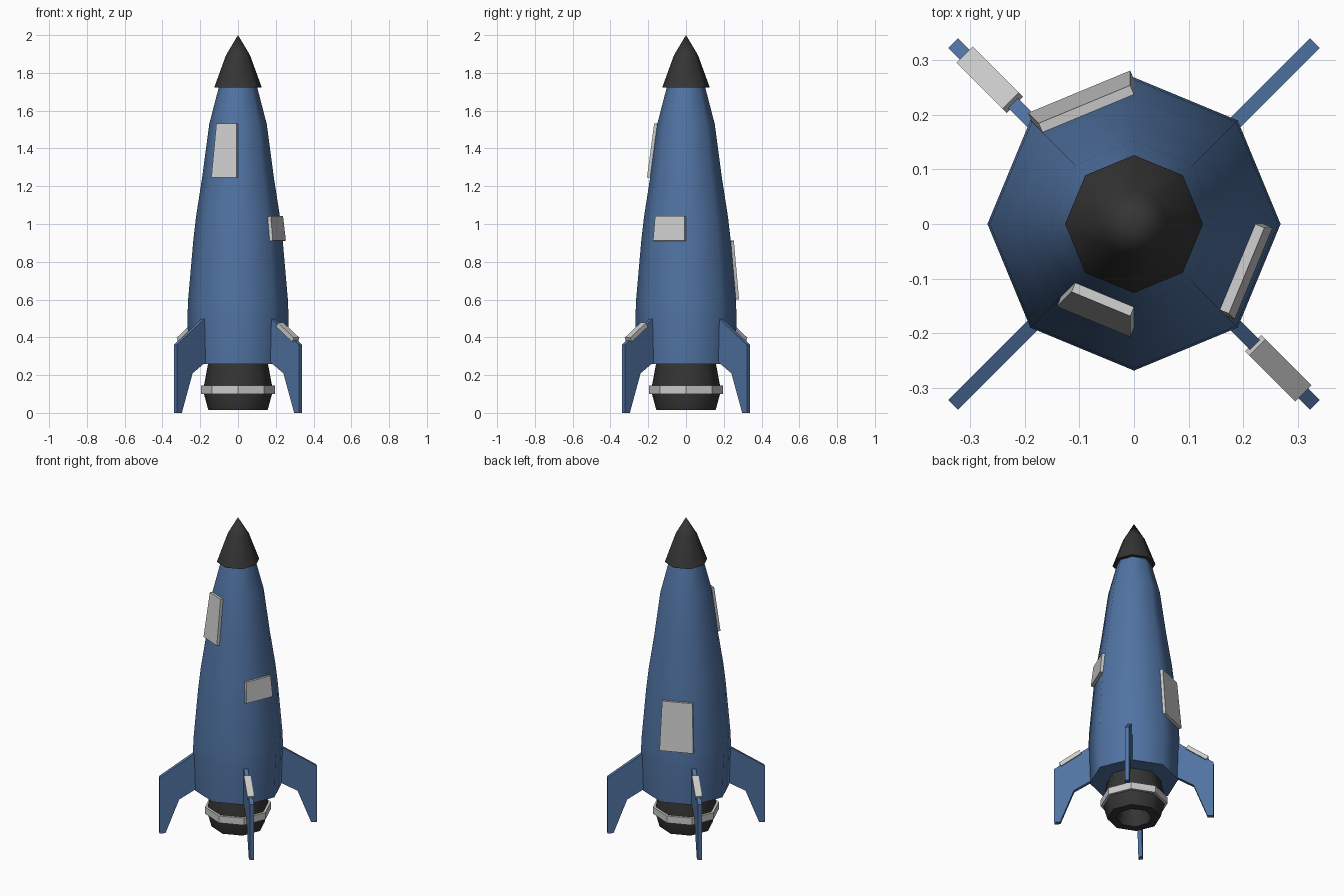
import bpy, bmesh
from math import sin, cos, pi, radians
from mathutils import Vector

if "Cube" in bpy.data.objects:
    bpy.data.objects.remove(bpy.data.objects["Cube"])

SIDES = 8

def material(name, rgb):
    m = bpy.data.materials.new(name)
    m.diffuse_color = (*rgb, 1)
    m.use_nodes = True
    m.node_tree.nodes["Principled BSDF"].inputs["Base Color"].default_value = m.diffuse_color
    return m

BLUE = material("blue_paint", (0.08, 0.17, 0.36))
DARK = material("dark_metal", (0.035, 0.035, 0.035))

def finish(name, bm, mat=None, smooth=False):
    bmesh.ops.recalc_face_normals(bm, faces=bm.faces)
    me = bpy.data.meshes.new(name)
    bm.to_mesh(me)
    bm.free()
    ob = bpy.data.objects.new(name, me)
    bpy.context.collection.objects.link(ob)
    if mat:
        me.materials.append(mat)
    if smooth:
        bpy.ops.object.select_all(action='DESELECT')
        ob.select_set(True)
        bpy.context.view_layer.objects.active = ob
        bpy.ops.object.shade_smooth_by_angle(angle=radians(50))
    return ob

def ring_point(r, z, i):
    a = 2 * pi * i / SIDES
    return Vector((r * cos(a), r * sin(a), z))

def lathe(name, profile, mat=None, smooth=True, closed=False):
    """Eight-sided turned part; r = 0 makes a tip, open ends are capped."""
    bm = bmesh.new()
    rings = []
    for r, z in profile:
        n = SIDES if r > 0 else 1
        rings.append([bm.verts.new(ring_point(r, z, i)) for i in range(n)])
    pairs = list(zip(rings, rings[1:]))
    if closed:
        pairs.append((rings[-1], rings[0]))
    for a, b in pairs:
        for i in range(SIDES):
            j = (i + 1) % SIDES
            if len(b) == 1:
                bm.faces.new((a[i], a[j], b[0]))
            else:
                bm.faces.new((a[i], a[j], b[j], b[i]))
    if not closed:
        for ring in (rings[0], rings[-1]):
            if len(ring) > 1:
                bm.faces.new(ring)
    return finish(name, bm, mat, smooth)

def prism(name, front, back, mat=None):
    """Solid between two matching outlines."""
    bm = bmesh.new()
    f = [bm.verts.new(p) for p in front]
    b = [bm.verts.new(p) for p in back]
    bm.faces.new(f)
    bm.faces.new(b[::-1])
    for i in range(len(f)):
        j = (i + 1) % len(f)
        bm.faces.new((f[i], b[i], b[j], f[j]))
    return finish(name, bm, mat)

# Hull, nose cone, engine nozzle and its band
HULL = [(0.26, 0.26), (0.268, 0.5), (0.264, 0.6), (0.237, 0.91),
        (0.222, 1.04), (0.19, 1.245), (0.152, 1.53), (0.10, 1.73)]
lathe("hull", HULL, BLUE)
lathe("nose_cone", [(0.126, 1.722), (0.064, 1.893), (0, 2.0)], DARK)
lathe("nozzle", [(0.155, 0.28), (0.18, 0.145), (0.18, 0.10), (0.157, 0.015),
                 (0.105, 0.015), (0.085, 0.12)], DARK)
lathe("nozzle_band", [(0.17, 0.10), (0.196, 0.10), (0.196, 0.145), (0.17, 0.145)],
      smooth=False, closed=True)

# Raised plates, each filling one hull facet
def plate(name, side, z0, z1):
    radius = {z: r for r, z in HULL}
    quad = [ring_point(radius[z], z, i) for z, i in
            ((z0, side), (z0, side + 1), (z1, side + 1), (z1, side))]
    n = (quad[1] - quad[0]).cross(quad[3] - quad[0]).normalized()
    prism(name, [p + n * 0.018 for p in quad], [p - n * 0.004 for p in quad])

plate("upper_front_plate", 5, 1.245, 1.53)
plate("right_plate", 7, 0.91, 1.04)
plate("back_plate", 2, 0.6, 0.91)

# Four diagonal fins, two with a cap along the sloped top edge
FIN = [(0.155, 0.57), (0.468, 0.36), (0.468, 0), (0.433, 0),
       (0.352, 0.21), (0.26, 0.265), (0.155, 0.325)]
CAP = [(0.308, 0.455), (0.427, 0.375), (0.438, 0.398), (0.319, 0.478)]

def radial_slab(name, outline, angle, thick, mat=None):
    out = Vector((cos(angle), sin(angle), 0))
    side = Vector((-sin(angle), cos(angle), 0)) * thick / 2
    pts = [out * r + Vector((0, 0, z)) for r, z in outline]
    prism(name, [p + side for p in pts], [p - side for p in pts], mat)

for k, label in enumerate(("back_right", "back_left", "front_left", "front_right")):
    angle = radians(45 + 90 * k)
    radial_slab(label + "_fin", FIN, angle, 0.025, BLUE)
    if k % 2:
        radial_slab(label + "_fin_cap", CAP, angle, 0.042)
